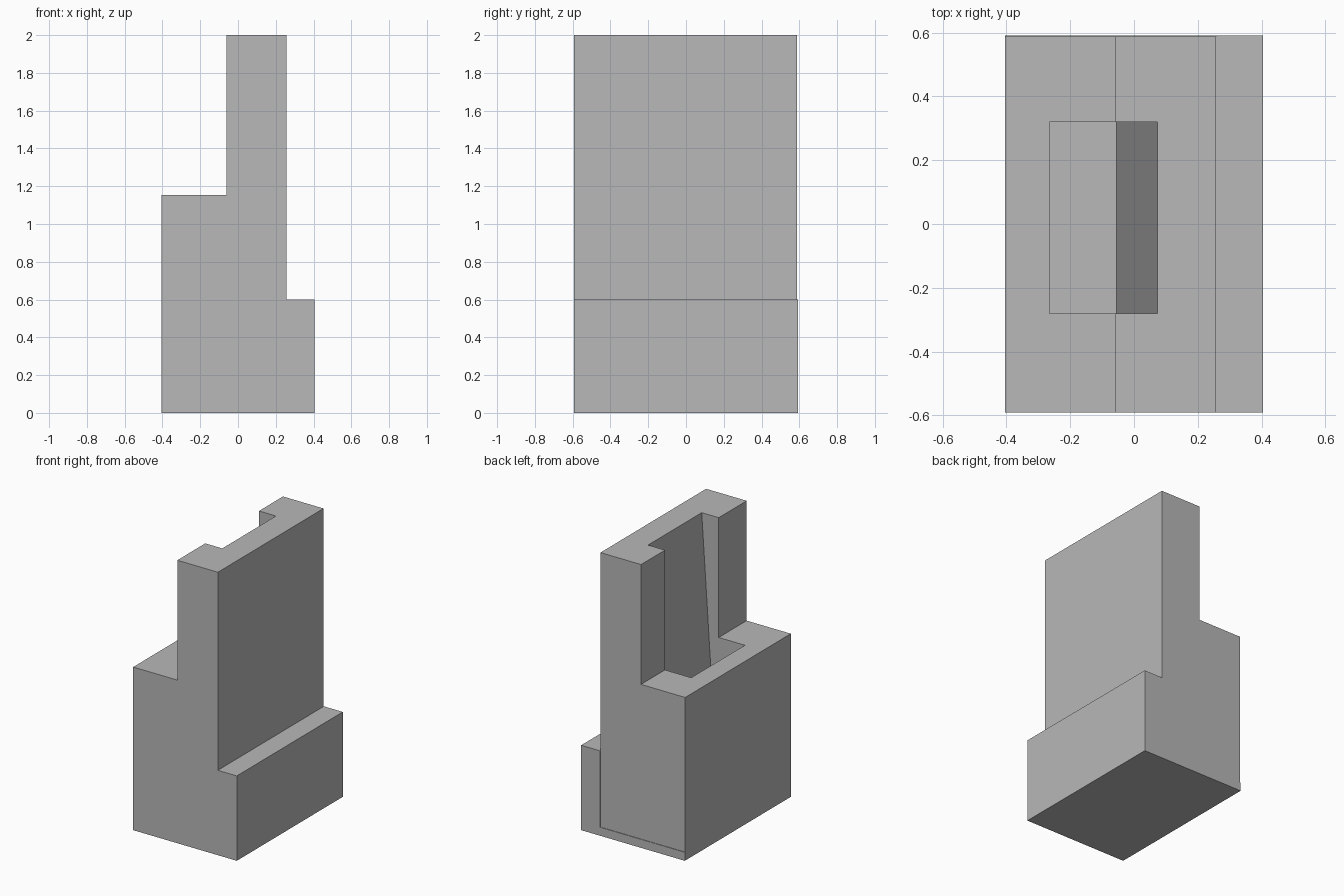
import bpy
import bmesh

cube = bpy.data.objects.get("Cube")
if cube:
    bpy.data.objects.remove(cube, do_unlink=True)

# One plain grey material
grey = bpy.data.materials.new("grey")
grey.use_nodes = True
colour = (0.48, 0.48, 0.48, 1)
grey.diffuse_color = colour
grey.node_tree.nodes["Principled BSDF"].inputs["Base Color"].default_value = colour


def prism(name, profile, y_front, y_back):
    """Extrude an x-z outline along y."""
    bm = bmesh.new()
    face = bm.faces.new([bm.verts.new((x, y_front, z)) for x, z in profile])
    new = bmesh.ops.extrude_face_region(bm, geom=[face])["geom"]
    verts = [v for v in new if isinstance(v, bmesh.types.BMVert)]
    bmesh.ops.translate(bm, verts=verts, vec=(0, y_back - y_front, 0))
    bmesh.ops.recalc_face_normals(bm, faces=bm.faces)
    mesh = bpy.data.meshes.new(name)
    bm.to_mesh(mesh)
    bm.free()
    mesh.materials.append(grey)
    obj = bpy.data.objects.new(name, mesh)
    bpy.context.collection.objects.link(obj)
    return obj


LEFT, RIGHT, HALF_Y = -0.405, 0.405, 0.592
TOWER_L, TOWER_R = -0.06, 0.257
FLOOR, STEP, LEDGE, TOP = 0.06, 0.6, 1.153, 2.0

# Bottom plate with the low step along one side
prism("base_and_step",
      [(LEFT, 0), (RIGHT, 0), (RIGHT, STEP), (TOWER_R, STEP),
       (TOWER_R, FLOOR), (LEFT, FLOOR)], -HALF_Y, HALF_Y)

# Ledge and tall upright, set in slightly at the rear
body = prism("ledge_and_tower",
             [(LEFT, FLOOR), (TOWER_R, FLOOR), (TOWER_R, TOP), (TOWER_L, TOP),
              (TOWER_L, LEDGE), (LEFT, LEDGE)], -HALF_Y, HALF_Y - 0.004)

# Open pocket with one sloping wall, reaching down to the plate
slope = (0.073 + 0.055) / (TOP - FLOOR)
over = 0.05
cutter = prism("pocket_cutter",
               [(-0.265, FLOOR - over), (-0.055 - slope * over, FLOOR - over),
                (0.073 + slope * over, TOP + over), (-0.265, TOP + over)],
               -0.28, 0.32)
cutter.hide_render = True
cut = body.modifiers.new("pocket", "BOOLEAN")
cut.operation = "DIFFERENCE"
cut.solver = "EXACT"
cut.object = cutter

# Apply the cut and discard the helper
depsgraph = bpy.context.evaluated_depsgraph_get()
result = bpy.data.meshes.new_from_object(body.evaluated_get(depsgraph))
body.modifiers.clear()
body.data = result
bpy.data.objects.remove(cutter, do_unlink=True)
